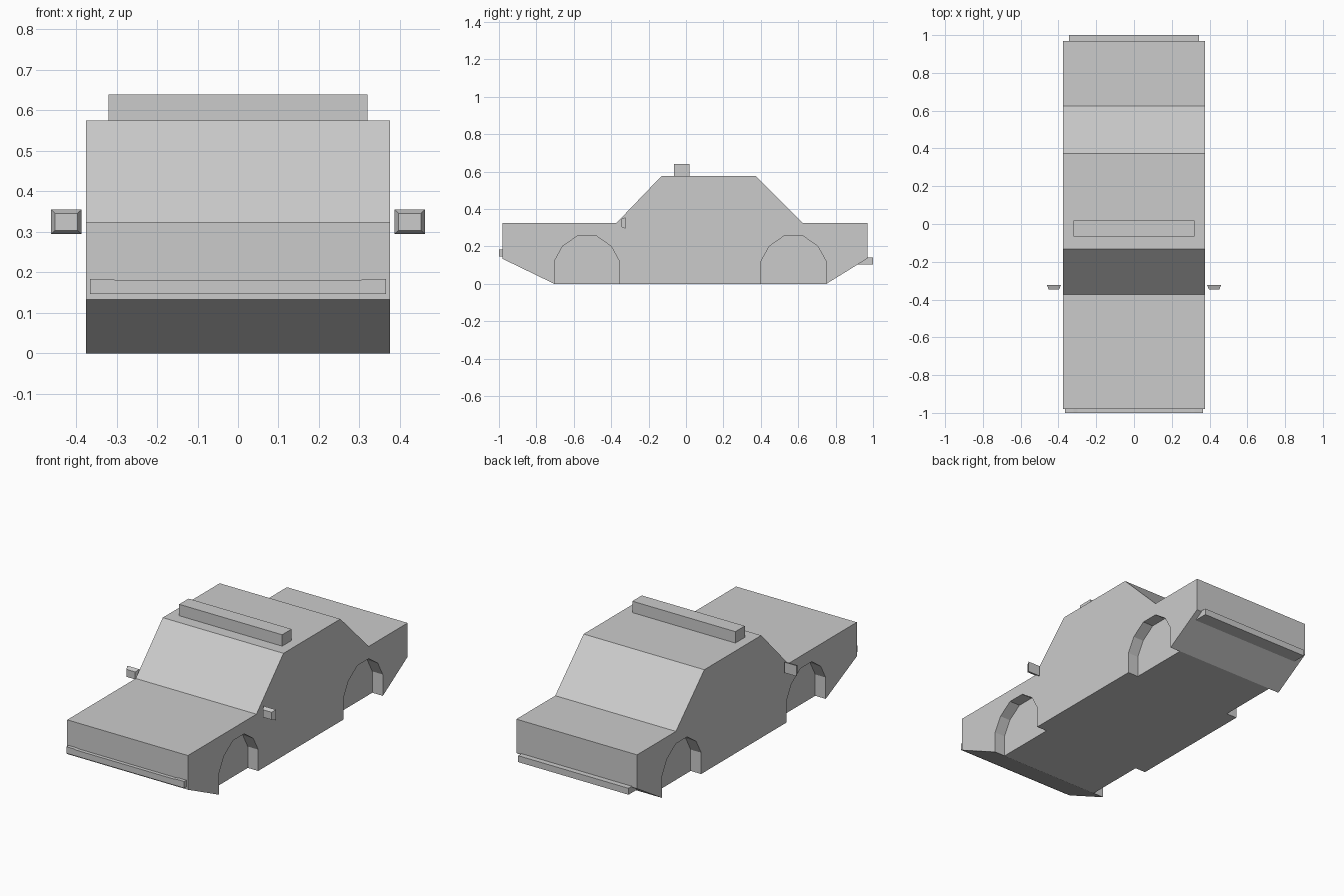
import bpy, bmesh

if "Cube" in bpy.data.objects:
    bpy.data.objects.remove(bpy.data.objects["Cube"])


def make_object(name, bm):
    bmesh.ops.recalc_face_normals(bm, faces=bm.faces[:])
    mesh = bpy.data.meshes.new(name)
    bm.to_mesh(mesh)
    bm.free()
    ob = bpy.data.objects.new(name, mesh)
    bpy.context.collection.objects.link(ob)
    return ob


def loft(name, start, end):
    """Solid joining two matching outlines of 3D points."""
    bm = bmesh.new()
    a = [bm.verts.new(p) for p in start]
    b = [bm.verts.new(p) for p in end]
    bm.faces.new(a)
    bm.faces.new(b)
    for i in range(len(a)):
        j = (i + 1) % len(a)
        bm.faces.new((a[i], a[j], b[j], b[i]))
    return make_object(name, bm)


def side_profile(name, yz, x0, x1):
    return loft(name, [(x0, y, z) for y, z in yz], [(x1, y, z) for y, z in yz])


def box(name, x, y, z):
    return side_profile(name, [(y[0], z[0]), (y[1], z[0]), (y[1], z[1]), (y[0], z[1])], *x)


def rect(cx, cz, w, h, y):
    return [(cx + sx * w / 2, y, cz + sz * h / 2)
            for sx, sz in ((-1, -1), (1, -1), (1, 1), (-1, 1))]


# Car body: side silhouette extruded across the width
body = side_profile("body", [
    (-0.98, 0.133), (-0.98, 0.325), (-0.372, 0.325), (-0.132, 0.575),
    (0.373, 0.575), (0.625, 0.325), (0.97, 0.325), (0.97, 0.135),
    (0.751, 0), (-0.705, 0)], -0.375, 0.375)

# Wheel arches cut into both flanks
arch = [(-0.174, -0.1), (-0.174, 0.12), (-0.13, 0.2), (-0.05, 0.256),
        (0.05, 0.256), (0.13, 0.2), (0.174, 0.12), (0.174, -0.1)]
for label, cy in (("front", -0.53), ("rear", 0.575)):
    for side, s in (("left", -1), ("right", 1)):
        cutter = side_profile(f"{label}_{side}_arch_cutter",
                              [(cy + y, z) for y, z in arch], s * 0.31, s * 0.5)
        cutter.hide_render = True
        cutter.hide_set(True)
        mod = body.modifiers.new(cutter.name, 'BOOLEAN')
        mod.operation = 'DIFFERENCE'
        mod.solver = 'EXACT'
        mod.object = cutter

# Roof light bar
box("roof_light_bar", (-0.32, 0.32), (-0.065, 0.019), (0.573, 0.639))

# Front bumper with slightly raised ends
bumper = [(-0.365, 0.147), (0.365, 0.147), (0.365, 0.184), (0.32, 0.184),
          (0.30, 0.181), (-0.30, 0.181), (-0.32, 0.184), (-0.365, 0.184)]
loft("front_bumper", [(x, -1, z) for x, z in bumper], [(x, -0.978, z) for x, z in bumper])

# Rear bumper
box("rear_bumper", (-0.343, 0.343), (0.92, 1.0), (0.104, 0.14))

# Tapered door mirrors
for side, s in (("left", -1), ("right", 1)):
    loft(f"{side}_mirror", rect(s * 0.424, 0.325, 0.055, 0.042, -0.346),
         rect(s * 0.424, 0.325, 0.075, 0.06, -0.323))
